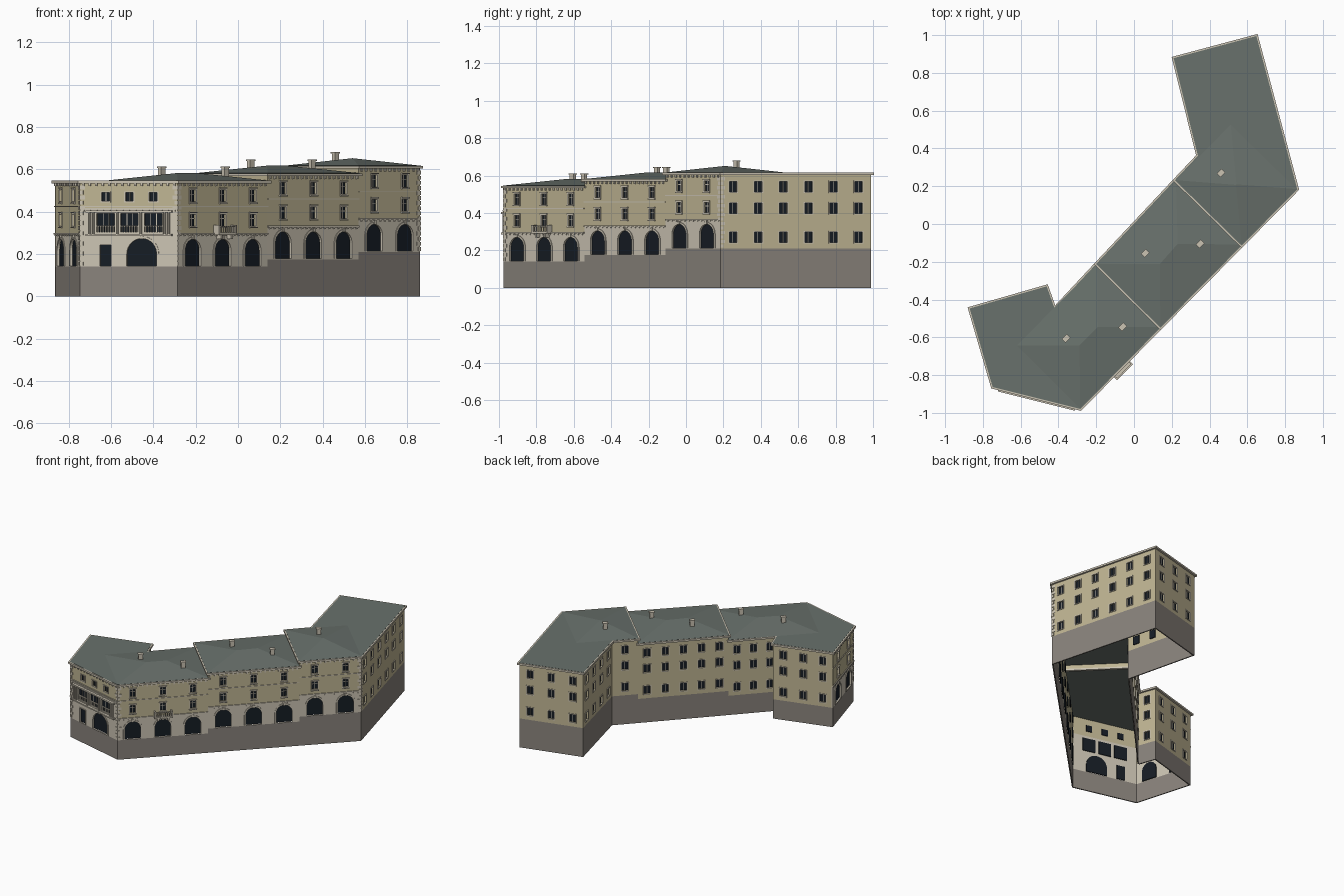
import bpy, bmesh, math
from mathutils import Vector, Matrix
from mathutils.geometry import tessellate_polygon

if "Cube" in bpy.data.objects:
    bpy.data.objects.remove(bpy.data.objects["Cube"])

COL = {"plinth": (.25, .225, .2), "stone": (.60, .55, .45), "plaster": (.52, .46, .29),
       "slate": (.14, .165, .15), "glass": (.008, .012, .018)}
parts = {}


def part(name, mat):
    return parts.setdefault(name, (bmesh.new(), mat))[0]


# Flat profile (outer loop + holes) given thickness from depth d0 to d1 in frame M
def sheet(name, mat, M, loops, d0, d1):
    bm = part(name, mat)
    tris = tessellate_polygon([[Vector((x * 100, y * 100, 0)) for x, y in l] for l in loops])
    flat = [p for l in loops for p in l]
    lo, hi = [[bm.verts.new(M @ Vector((x, y, d))) for x, y in flat] for d in (d0, d1)]
    for t in tris:
        bm.faces.new([hi[i] for i in t])
        bm.faces.new([lo[i] for i in reversed(t)])
    s = 0
    for l in loops:
        n = len(l)
        for i in range(n):
            a, b = s + i, s + (i + 1) % n
            bm.faces.new((lo[a], lo[b], hi[b], hi[a]))
        s += n


def rect(u0, u1, z0, z1):
    return [(u0, z0), (u1, z0), (u1, z1), (u0, z1)]


def box(name, mat, M, u0, u1, z0, z1, d0, d1):
    sheet(name, mat, M, [rect(u0, u1, z0, z1)], d0, d1)


def post(name, mat, c, r, z0, z1, n=8):
    ring = [(c[0] + r * math.cos(2 * math.pi * i / n), c[1] + r * math.sin(2 * math.pi * i / n)) for i in range(n)]
    sheet(name, mat, Matrix(), [ring], z0, z1)


# Opening outline, grown by g; arched ones get a half-round head
def outline(o, g=0.0):
    u, z, w, h, kind = o
    r = w / 2 + g
    if kind != "arch":
        return rect(u - r, u + r, z - (0 if kind == "door" else g), z + h + g)
    zc = z + h - w / 2
    return [(u - r, z), (u + r, z)] + [(u + r * math.cos(math.pi * i / 14), zc + r * math.sin(math.pi * i / 14)) for i in range(15)]


def frame(p, q):
    u = (q - p).normalized()
    M = Matrix(((u.x, 0, u.y, p.x), (u.y, 0, -u.x, p.y), (0, 1, 0, 0), (0, 0, 0, 1)))
    return M, (q - p).length


def opening(M, o):
    u, z, w, h, kind = o
    deep = -.012
    sheet("glazing", "glass", M, [outline(o, .002)], deep - .003, deep + .003)
    sheet("surrounds", "stone", M, [outline(o, .011 if kind == "arch" else .006), outline(o)], -.002, .004)
    if kind == "arch":
        box("keystones", "stone", M, u - .007, u + .007, z + h - .002, z + h + .017, 0, .009)
    if kind == "win":
        box("sills", "stone", M, u - w * .7, u + w * .7, z - .01, z - .004, 0, .009)
    if kind in ("win", "plain"):
        box("glazing_bars", "stone", M, u - .0015, u + .0015, z, z + h, -.009, -.006)
    if kind == "win":
        box("glazing_bars", "stone", M, u - w / 2, u + w / 2, z + h * .62, z + h * .62 + .003, -.009, -.006)
        box("window_hoods", "stone", M, u - w * .7, u + w * .7, z + h + .006, z + h + .011, 0, .009)


# One wall: plinth, optional stone storey, plaster above, with pierced openings
def wall(p, q, base, stone, ops):
    M, L = frame(p, q)
    top = base + .4
    box("plinth", "plinth", M, 0, L, 0, base, -.008, 0)
    split = base + stone
    for name, mat, z0, z1 in (("stone_storey", "stone", base, split), ("plaster_walls", "plaster", split, top)):
        if z1 - z0 > .001:
            sheet(name, mat, M, [rect(0, L, z0, z1)] + [outline(o) for o in ops if z0 <= o[1] < z1], -.008, 0)
    for o in ops:
        opening(M, o)
    if stone:
        box("string_courses", "stone", M, 0, L, split - .004, split + .004, 0, .006)
        box("string_courses", "stone", M, 0, L, top - .118, top - .114, 0, .004)
        n = int(L / .03)
        for i in range(n):
            u = (i + .5) * L / n
            box("dentils", "stone", M, u - .005, u + .005, split - .011, split - .004, 0, .005)
            box("dentils", "stone", M, u - .005, u + .005, top - .02, top - .006, 0, .007)
    return M, L


def cols(n, p, q):
    L = (q - p).length
    return [(i + .5) * L / n for i in range(n)]


def front_ops(n, p, q, b):
    return [(u, b + .003, .105, .127, "arch") for u in cols(n, p, q)] + \
           [(u, b + z, .036, .055, "win") for u in cols(n, p, q) for z in (.192, .307)]


def plain_ops(n, p, q, b):
    return [(u, b + z, .042, .056, "plain") for u in cols(n, p, q) for z in (.032, .187, .302)]


V = lambda x, y: Vector((x, y))
a0, a1, a2, s1, s2, c1 = V(-.865, -.45), V(-.745, -.86), V(-.285, -.975), V(.14, -.544), V(.57, -.109), V(.86, .185)
c2, c3, c4, t2, t1, a5, a6 = V(.645, .99), V(.215, .875), V(.343, .36), V(.222, .232), V(-.195, -.212), V(-.422, -.455), V(-.465, -.335)
A, B, C = .14, .175, .21

# Arcaded street fronts
for p, q, n, b in ((a0, a1, 2, A), (a2, s1, 3, A), (s1, s2, 3, B), (s2, c1, 2, C)):
    wall(p, q, b, .155, front_ops(n, p, q, b))
# Plain side and courtyard walls
for p, q, n, b in ((c1, c2, 6, C), (c2, c3, 3, C), (c3, c4, 4, C), (c4, t2, 1, C), (t2, t1, 5, B),
                   (t1, a5, 3, A), (a5, a6, 1, A), (a6, a0, 3, A)):
    wall(p, q, b, 0, plain_ops(n, p, q, b))
# Walls closing the steps between roof levels
for p, q, b in ((t1, s1, A), (t2, s2, B)):
    M, L = frame(p, q)
    box("step_walls", "plaster", M, 0, L, b + .4, b + .44, -.008, 0)

# Entrance front with door, great arch and three-bay loggia
bays = (.124, .24, .356)
ops = [(.124, A + .003, .055, .1, "door"), (.3, A + .003, .145, .13, "arch")]
ops += [(u, .3, .086, .09, "bay") for u in bays] + [(u, .45, .038, .04, "plain") for u in bays]
M, L = wall(a1, a2, A, .272, ops)
box("loggia_ledge", "stone", M, .03, .45, .286, .295, 0, .02)
box("loggia_cornice", "stone", M, .03, .45, .395, .405, 0, .02)
for u in (.046, .066, .182, .298, .414, .434):
    post("loggia_columns", "stone", M @ Vector((u, 0, .01)), .006, .295, .395)


def balustrade(M, u0, u1, z0, z1, d):
    box("balustrades", "stone", M, u0, u1, z1 - .005, z1, d - .004, d + .004)
    box("balustrades", "stone", M, u0, u1, z0, z0 + .004, d - .004, d + .004)
    n = round((u1 - u0) / .013)
    for i in range(n):
        post("balustrades", "stone", M @ Vector((u0 + (i + .5) * (u1 - u0) / n, 0, d)), .003, z0, z1, 6)


for u in bays:
    balustrade(M, u - .043, u + .043, .3, .334, -.002)
    for k in (-.014, .014):
        box("glazing_bars", "stone", M, u + k - .0015, u + k + .0015, .3, .39, -.009, -.006)

# Balcony on the long front
M, L = frame(a2, s1)
m = L / 2
box("balcony_slab", "stone", M, m - .06, m + .06, .29, .298, 0, .036)
balustrade(M, m - .058, m + .058, .298, .333, .031)
for k in (-1, 1):
    box("balustrades", "stone", M, m + k * .056 - .004, m + k * .056 + .004, .298, .336, 0, .036)
    box("balcony_brackets", "stone", M, m + k * .035 - .006, m + k * .035 + .006, .27, .29, 0, .028)

# Corner quoins, alternately long and short
for prev, p, nxt, b in ((a0, a1, a2, A), (a1, a2, s1, A), (s2, c1, c2, C)):
    for i in range(16):
        z = b + .005 + i * .024
        w = .024 if i % 2 else .015
        M, L = frame(prev, p)
        box("quoins", "stone", M, L - w, L + .002, z, z + .018, 0, .003)
        M, L = frame(p, nxt)
        box("quoins", "stone", M, -.002, w, z, z + .018, 0, .003)


# Roofs: cornice ring, flat deck and shallow hip over the main bar
def offset(poly, d):
    out = []
    for i, p in enumerate(poly):
        e1, e2 = (p - poly[i - 1]).normalized(), (poly[(i + 1) % len(poly)] - p).normalized()
        n1, n2 = V(e1.y, -e1.x), V(e2.y, -e2.x)
        r = p + (n1 + n2) / (1 + n1.dot(n2)) * d
        out.append((r.x, r.y))
    return out


def hip(p0, p1, p2, p3, z, h):
    bm = part("hip_roofs", "slate")
    u = (p1 - p0).normalized()
    k = min((p3 - p0).length, (p1 - p0).length) / 2 - .002
    r0, r1 = (p0 + p3) / 2 + u * k, (p1 + p2) / 2 - u * k
    a, b, c, d = [bm.verts.new((p.x, p.y, z)) for p in (p0, p1, p2, p3)]
    e, f = [bm.verts.new((p.x, p.y, z + h)) for p in (r0, r1)]
    for face in ((a, b, f, e), (b, c, f), (c, d, e, f), (d, a, e), (d, c, b, a)):
        bm.faces.new(face)


roofs = (([a0, a1, a2, s1, t1, a5, a6], (a2, s1, t1, a2 + t1 - s1), A),
         ([s1, s2, t2, t1], (s1, s2, t2, t1), B),
         ([s2, c1, c2, c3, c4, t2], (s2, c1, c1 + t2 - s2, t2), C))
for poly, bar, b in roofs:
    e = b + .405
    sheet("cornice", "stone", Matrix(), [offset(poly, .013), offset(poly, -.004)], e - .012, e + .001)
    sheet("roof_deck", "slate", Matrix(), [offset(poly, .004)], e - .005, e + .002)
    hip(*bar, e + .002, .035)

# Chimneys with caps
for x, y, b in ((-.36, -.605, A), (-.06, -.545, A), (.06, -.155, B), (.35, -.105, B), (.46, .27, C)):
    M = Matrix.Translation((x, y, b + .405)) @ Matrix.Rotation(math.radians(45), 4, 'Z')
    box("chimneys", "stone", M, -.014, .014, -.01, .01, 0, .06)
    box("chimney_caps", "stone", M, -.018, .018, -.014, .014, .06, .067)

# Turn every collected part into an object
mats = {}
for k, c in COL.items():
    mats[k] = bpy.data.materials.new(k)
    mats[k].diffuse_color = (*c, 1)
for name, (bm, mat) in parts.items():
    bmesh.ops.recalc_face_normals(bm, faces=bm.faces)
    me = bpy.data.meshes.new(name)
    bm.to_mesh(me)
    bm.free()
    me.materials.append(mats[mat])
    bpy.context.collection.objects.link(bpy.data.objects.new(name, me))

for m in bpy.data.materials:
    if m.users and not m.is_grease_pencil:
        m.use_nodes = True
        m.node_tree.nodes["Principled BSDF"].inputs["Base Color"].default_value = m.diffuse_color
